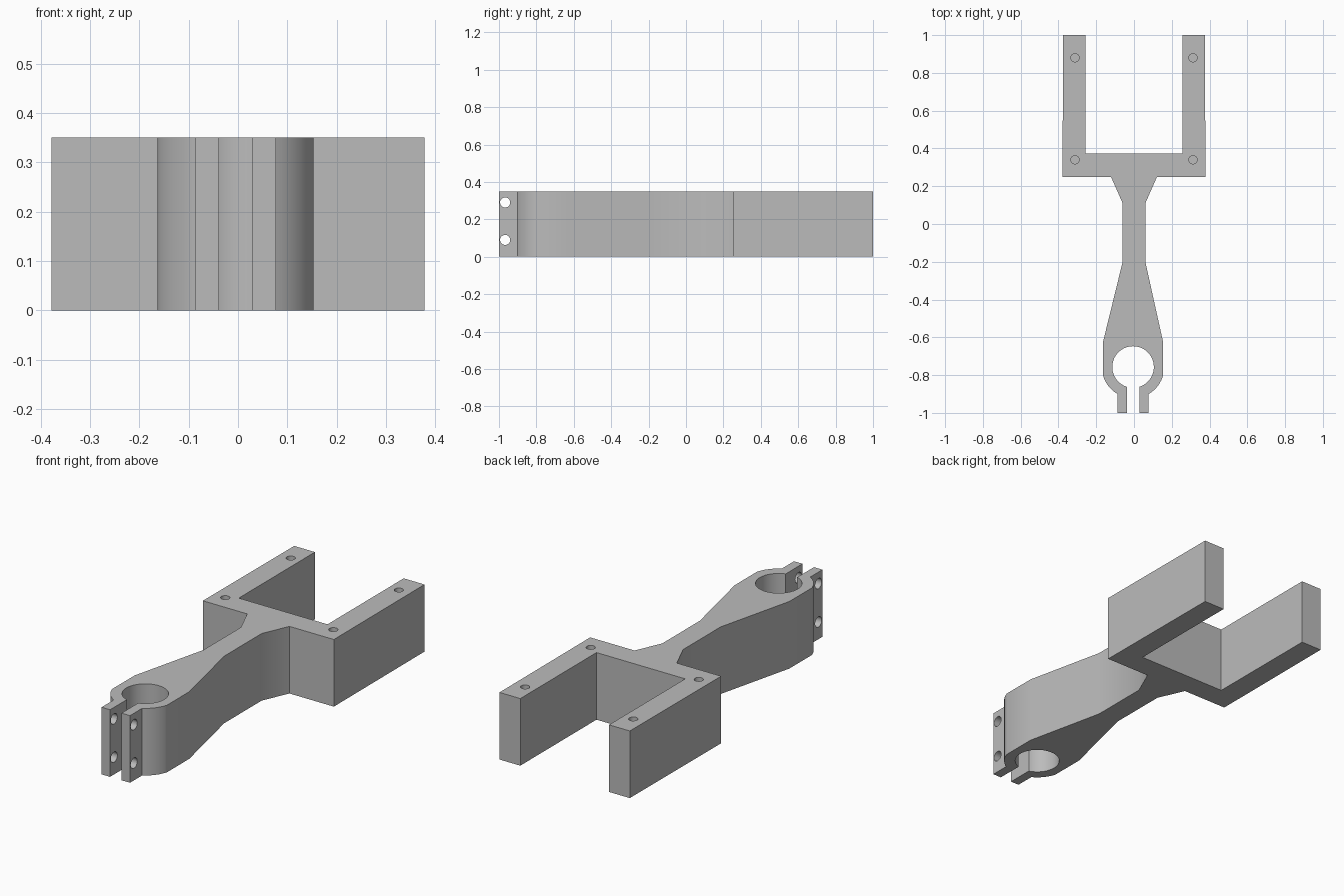
import bpy, bmesh, math
from math import radians, degrees, sin, cos, asin, acos
from mathutils import Matrix, Vector

cube = bpy.data.objects.get("Cube")
if cube:
    bpy.data.objects.remove(cube, do_unlink=True)

HEIGHT = 0.35
CX, CY = -0.005, -0.757              # clamp bore centre
BORE, RIM = 0.11, 0.165              # bore and outer clamp radii
SLOT, TAB, BODY = 0.033, 0.082, 0.158  # half widths at the clamp

grey = bpy.data.materials.new("plain grey")
grey.use_nodes = True
colour = (0.5, 0.5, 0.5, 1)
grey.diffuse_color = colour
grey.node_tree.nodes["Principled BSDF"].inputs["Base Color"].default_value = colour


def arc(radius, start, end, steps):
    return [(CX + radius * cos(radians(start + (end - start) * i / steps)),
             CY + radius * sin(radians(start + (end - start) * i / steps)))
            for i in range(steps + 1)]


# Half outlines: clamp tab and rounded rim, then the neck and fork
tab_angle = -90 + degrees(asin(TAB / RIM))
side_angle = -degrees(acos(BODY / RIM))
clamp = [(CX + SLOT, -1), (CX + TAB, -1)]
clamp += arc(RIM, tab_angle, side_angle, 10) + [(CX + BODY, -0.62)]
fork = [(0.06, -0.2), (0.06, 0.11), (0.122, 0.25), (0.378, 0.25),
        (0.376, 1), (0.256, 1), (0.256, 0.372)]

# Close the outline with the mirrored side and the open bore
outline = clamp + fork
outline += [(-x, y) for x, y in reversed(fork)]
outline += [(2 * CX - x, y) for x, y in reversed(clamp)]
slot_angle = degrees(asin(SLOT / BORE))
outline += arc(BORE, -90 - slot_angle, -450 + slot_angle, 48)

bm = bmesh.new()
base = bm.faces.new([bm.verts.new((x, y, 0)) for x, y in outline])
extruded = bmesh.ops.extrude_face_region(bm, geom=[base])
top_verts = [g for g in extruded["geom"] if isinstance(g, bmesh.types.BMVert)]
bmesh.ops.translate(bm, verts=top_verts, vec=(0, 0, HEIGHT))
bmesh.ops.recalc_face_normals(bm, faces=bm.faces)
mesh = bpy.data.meshes.new("clamp_fork_bracket")
bm.to_mesh(mesh)
bm.free()
bracket = bpy.data.objects.new("clamp_fork_bracket", mesh)
bpy.context.collection.objects.link(bracket)
mesh.materials.append(grey)

# Screw holes: blind in the fork, right through the clamp tabs
cutter_bm = bmesh.new()


def drill(centre, radius, depth, turn=Matrix()):
    bmesh.ops.create_cone(cutter_bm, cap_ends=True, segments=24,
                          radius1=radius, radius2=radius, depth=depth,
                          matrix=Matrix.Translation(Vector(centre)) @ turn)


for x in (-0.312, 0.312):
    for y in (0.34, 0.88):
        drill((x, y, HEIGHT), 0.022, 0.3)
for z in (0.09, 0.29):
    drill((CX, -0.967, z), 0.027, 0.4, Matrix.Rotation(radians(90), 4, "Y"))

cutter_mesh = bpy.data.meshes.new("hole_cutter")
cutter_bm.to_mesh(cutter_mesh)
cutter_bm.free()
cutter_mesh.materials.append(grey)
cutter = bpy.data.objects.new("hole_cutter", cutter_mesh)
bpy.context.collection.objects.link(cutter)
cutter.hide_render = True

bpy.ops.object.select_all(action="DESELECT")
bpy.context.view_layer.objects.active = bracket
bracket.select_set(True)
cut = bracket.modifiers.new("holes", "BOOLEAN")
cut.operation = "DIFFERENCE"
cut.solver = "EXACT"
cut.object = cutter
bpy.ops.object.modifier_apply(modifier=cut.name)
bpy.data.objects.remove(cutter, do_unlink=True)
bpy.ops.object.shade_smooth_by_angle(angle=radians(30))
